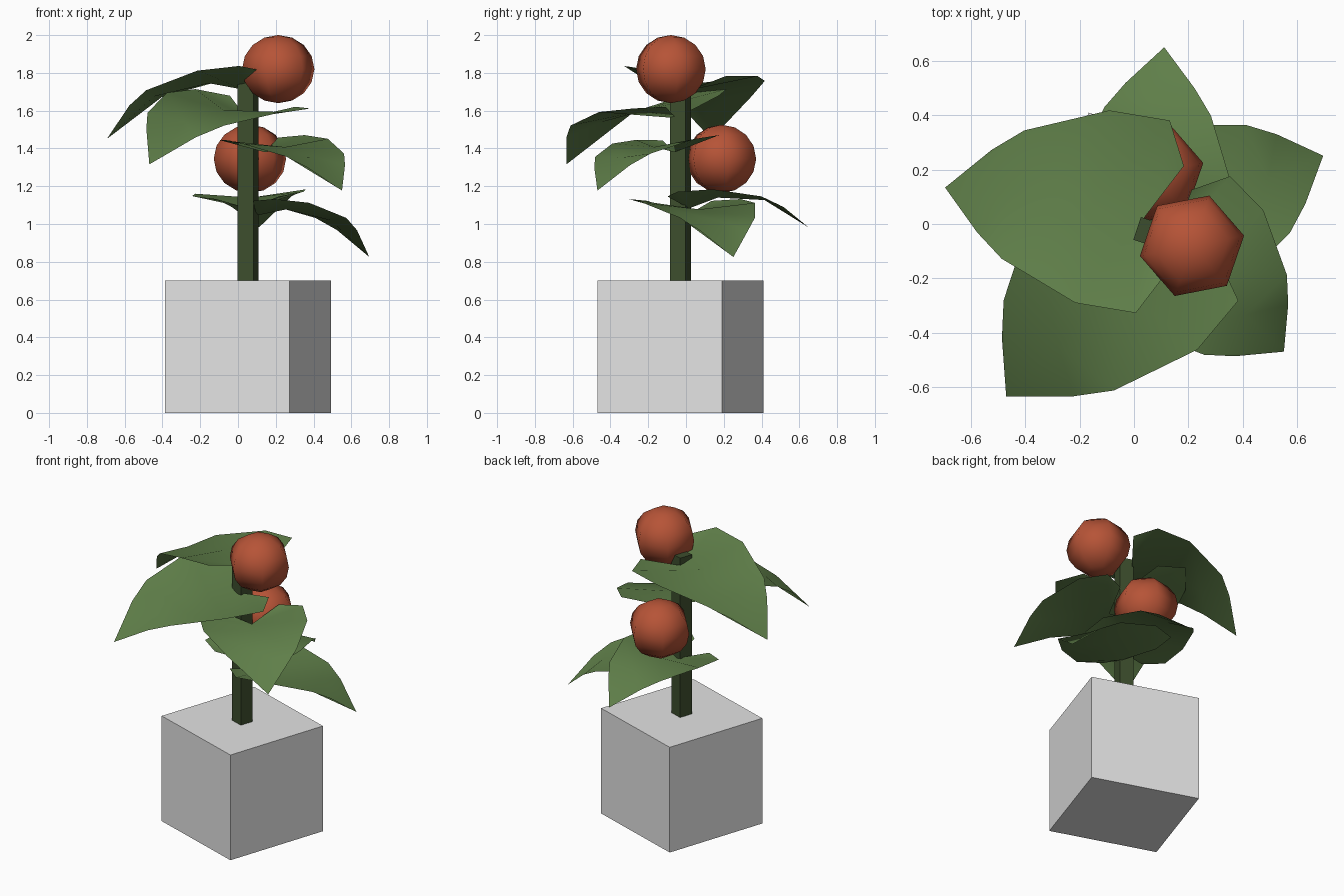
import bpy
import bmesh
import math
from mathutils import Matrix, Vector

if "Cube" in bpy.data.objects:
    bpy.data.objects.remove(bpy.data.objects["Cube"])


def material(name, rgb):
    m = bpy.data.materials.new(name)
    m.diffuse_color = (*rgb, 1.0)
    m.use_nodes = True
    m.node_tree.nodes["Principled BSDF"].inputs["Base Color"].default_value = m.diffuse_color
    return m


GREY = material("pot grey", (0.77, 0.77, 0.77))
STEM = material("stem green", (0.046, 0.075, 0.026))
LEAF = material("leaf green", (0.117, 0.215, 0.068))
RED = material("fruit red", (0.47, 0.088, 0.038))

TURN = math.radians(-18.4)


def add_object(name, bm, mat, smooth=False):
    mesh = bpy.data.meshes.new(name)
    bm.normal_update()
    for f in bm.faces:
        f.smooth = smooth
    bm.to_mesh(mesh)
    bm.free()
    mesh.materials.append(mat)
    ob = bpy.data.objects.new(name, mesh)
    bpy.context.collection.objects.link(ob)
    return ob


def block(name, width, z0, z1, mat):
    bm = bmesh.new()
    bmesh.ops.create_cube(bm, size=1)
    bmesh.ops.scale(bm, vec=(width, width, z1 - z0), verts=bm.verts)
    ob = add_object(name, bm, mat)
    ob.location = (0.053, -0.03, (z0 + z1) / 2)
    ob.rotation_euler.z = TURN


# Pot and stem, turned together
block("pot", 0.695, 0, 0.7, GREY)
block("stem", 0.088, 0.7, 1.76, STEM)


# Fruits: six-sided round bodies
def fruit(name, loc):
    bm = bmesh.new()
    bmesh.ops.create_uvsphere(bm, u_segments=6, v_segments=8, radius=0.195)
    bmesh.ops.scale(bm, vec=(1, 1, 0.925), verts=bm.verts)
    ob = add_object(name, bm, RED, True)
    ob.location = loc
    ob.rotation_euler.z = math.radians(41)


fruit("upper_fruit", (0.213, -0.08, 1.82))
fruit("lower_fruit", (0.063, 0.187, 1.345))

# Heart-shaped leaf: midrib and one edge, the other edge is mirrored
MIDRIB = [(0.02, 0, 0), (0.215, 0, 0.035), (0.51, 0, -0.035), (0.76, 0, -0.26)]
EDGE = [(-0.09, 0.205, 0.09), (-0.01, 0.36, 0.10), (0.215, 0.36, 0.075),
        (0.51, 0.24, -0.02), (0.615, 0.155, -0.095)]


def leaf(name, base, angle, length, width, roll=0.0, pitch=0.0):
    bm = bmesh.new()
    mid = [bm.verts.new(p) for p in MIDRIB]
    for side in (1, -1):
        e = [bm.verts.new((x, y * side, z)) for x, y, z in EDGE]
        for f in ((mid[0], e[1], e[0]), (mid[0], mid[1], e[2], e[1]),
                  (mid[1], mid[2], e[3], e[2]), (mid[2], mid[3], e[4], e[3])):
            bm.faces.new(f if side == 1 else f[::-1])
    m = (Matrix.Translation(Vector(base))
         @ Matrix.Rotation(math.radians(angle), 4, 'Z')
         @ Matrix.Rotation(pitch, 4, 'Y')
         @ Matrix.Rotation(roll, 4, 'X')
         @ Matrix.Diagonal((length, width, length, 1)))
    bmesh.ops.transform(bm, matrix=m, verts=bm.verts)
    add_object(name, bm, LEAF, True)


leaf("top_left_leaf", (0.058, 0.021, 1.71), 170, 1.0, 1.0, roll=0.075)
leaf("front_left_leaf", (0.06, -0.035, 1.56), 231, 1.04, 1.1, roll=-0.13, pitch=-0.03)
leaf("front_right_leaf", (0.133, -0.048, 1.38), 314, 0.78, 0.88, roll=0.04)
leaf("right_leaf", (0.082, -0.003, 1.045), 22.5, 0.87, 0.89, pitch=-0.01)
leaf("back_leaf", (0.057, 0.0, 1.08), 86, 0.82, 0.82, roll=-0.04, pitch=-0.18)
